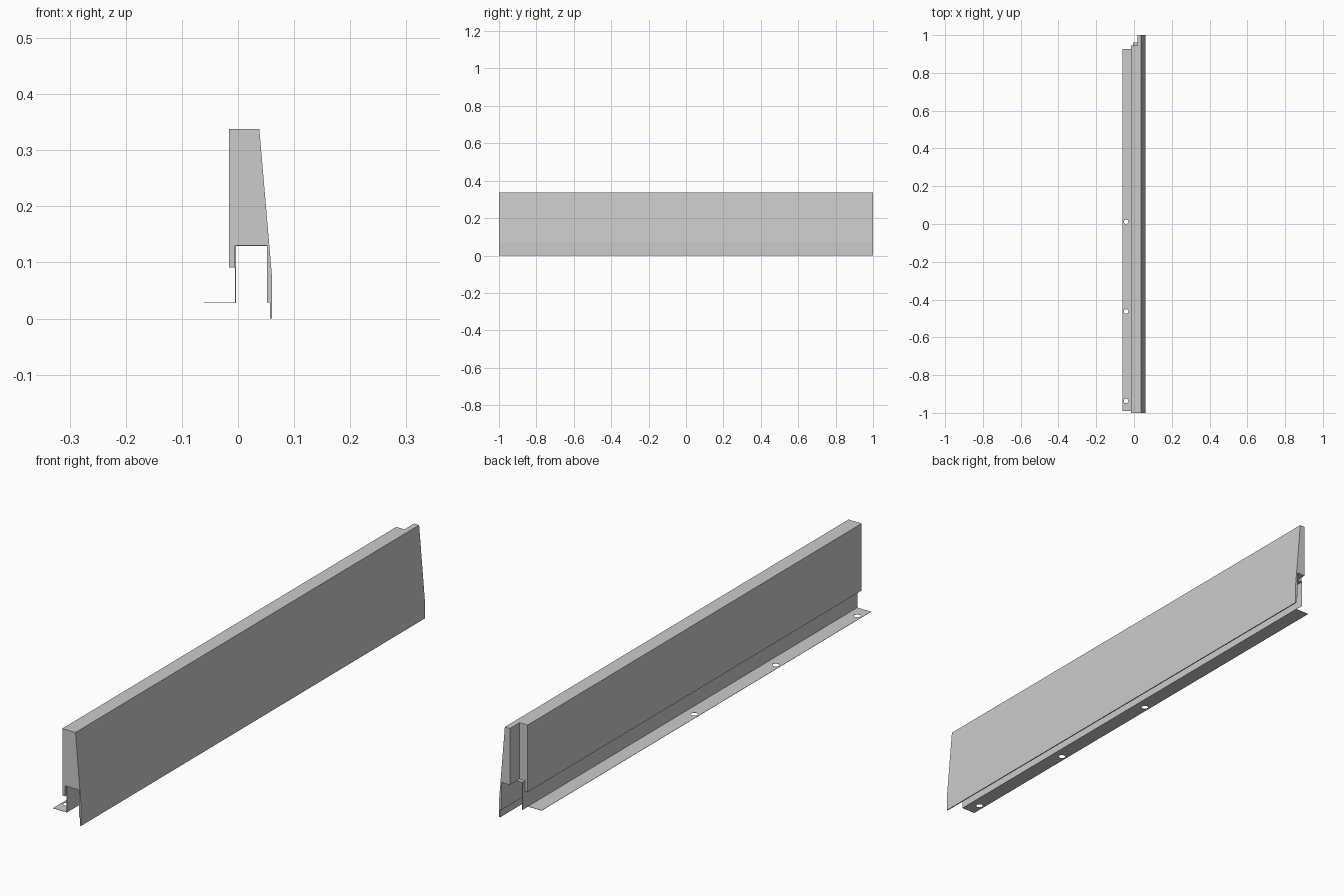
import bpy, bmesh
from mathutils import Matrix, Vector

if "Cube" in bpy.data.objects:
    bpy.data.objects.remove(bpy.data.objects["Cube"])


def finish(name, bm):
    bmesh.ops.recalc_face_normals(bm, faces=bm.faces)
    mesh = bpy.data.meshes.new(name)
    bm.to_mesh(mesh)
    bm.free()
    obj = bpy.data.objects.new(name, mesh)
    bpy.context.collection.objects.link(obj)
    return obj


def extrude_profile(name, profile, y0, y1):
    bm = bmesh.new()
    face = bm.faces.new([bm.verts.new((x, y0, z)) for x, z in profile])
    ext = bmesh.ops.extrude_face_region(bm, geom=[face])
    verts = [v for v in ext["geom"] if isinstance(v, bmesh.types.BMVert)]
    bmesh.ops.translate(bm, verts=verts, vec=(0, y1 - y0, 0))
    return finish(name, bm)


def box(name, low, high):
    bm = bmesh.new()
    low, high = Vector(low), Vector(high)
    bmesh.ops.create_cube(bm, size=1, matrix=Matrix.Translation((low + high) / 2)
                          @ Matrix.Diagonal((*(high - low), 1)))
    return finish(name, bm)


def cut(obj, cutter):
    cutter.hide_render = True
    mod = obj.modifiers.new("cut", 'BOOLEAN')
    mod.operation = 'DIFFERENCE'
    mod.solver = 'EXACT'
    mod.object = cutter
    bpy.context.view_layer.objects.active = obj
    bpy.ops.object.modifier_apply(modifier=mod.name)
    bpy.data.objects.remove(cutter)


# Main panel: sloped front, channel underneath, thin drip lip
panel = extrude_profile("panel", [
    (-0.016, 0.338), (0.038, 0.338), (0.061, 0.07), (0.061, 0.0),
    (0.057, 0.0), (0.057, 0.0285), (0.052, 0.0285), (0.052, 0.13),
    (-0.005, 0.13), (-0.005, 0.091), (-0.016, 0.091)], -1, 1)

# Rebate at the far end of the panel
cut(panel, box("rebate_cutter", (-0.05, 0.944, 0.05), (0.0175, 1.1, 0.4)))

# Folded sheet bracket: foot flange, web and top plate
T = 0.001
bracket = extrude_profile("mounting_bracket", [
    (-0.061, 0.028), (-0.005 + T, 0.028), (-0.005 + T, 0.13 - T),
    (0.052, 0.13 - T), (0.052, 0.13), (-0.005, 0.13),
    (-0.005, 0.028 + T), (-0.061, 0.028 + T)], -0.99, 0.96)

# Shortened foot at the far end
cut(bracket, box("foot_cutter", (-0.1, 0.927, 0.0), (-0.005, 1.1, 0.06)))

# Screw holes in the foot
for y in (-0.937, -0.463, 0.012):
    bm = bmesh.new()
    bmesh.ops.create_cone(bm, cap_ends=True, segments=24, radius1=0.012,
                          radius2=0.012, depth=0.04,
                          matrix=Matrix.Translation((-0.042, y, 0.0285)))
    cut(bracket, finish("hole_cutter", bm))
